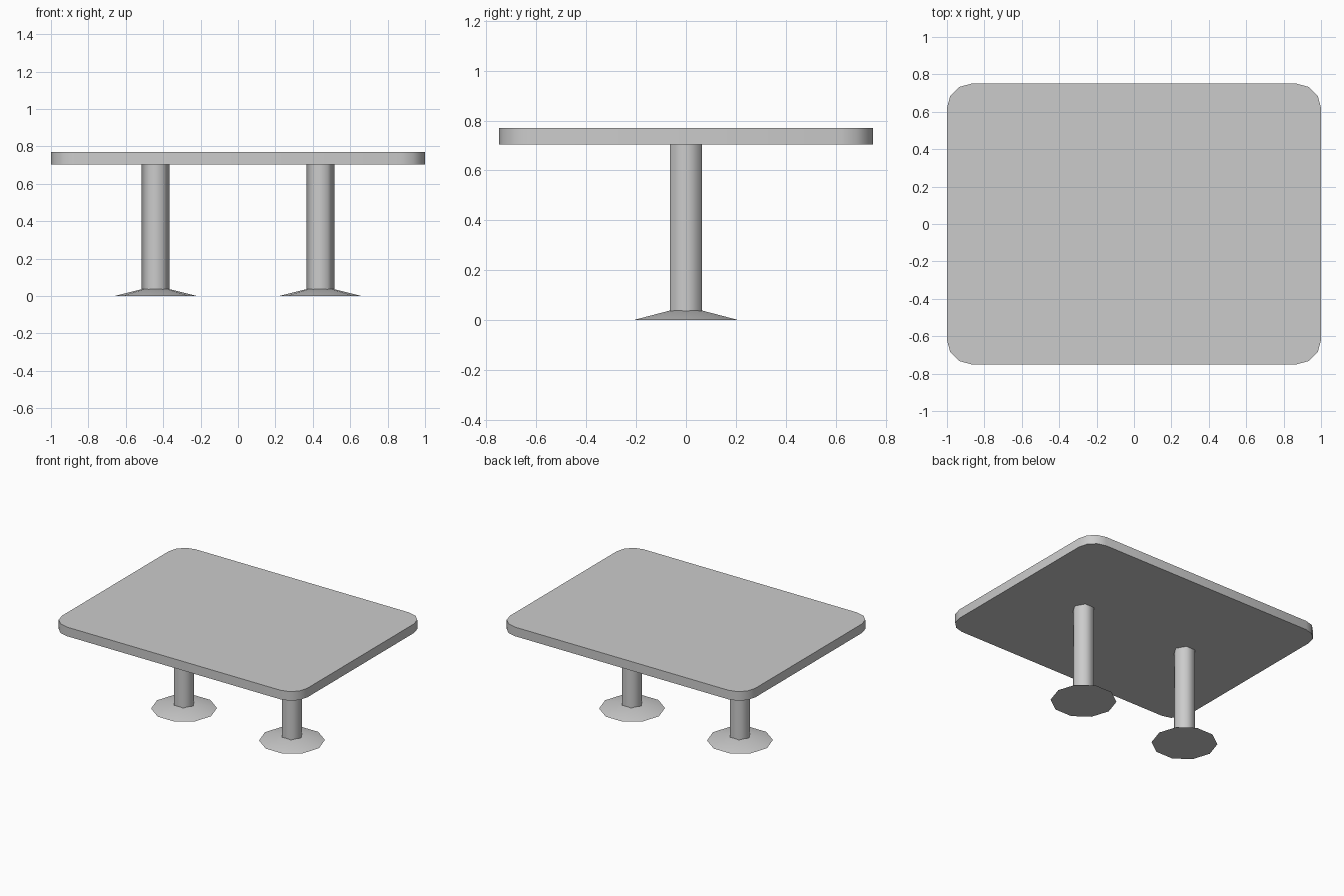
import bpy, bmesh, math
from math import radians, cos, sin

cube = bpy.data.objects.get("Cube")
if cube:
    bpy.data.objects.remove(cube, do_unlink=True)

grey = bpy.data.materials.new("plain grey")
grey.use_nodes = True
colour = (0.6, 0.6, 0.6, 1)
grey.diffuse_color = colour
grey.node_tree.nodes["Principled BSDF"].inputs["Base Color"].default_value = colour


def finish(obj, name):
    """Name, colour and smooth a part, keeping its hard edges."""
    obj.name = obj.data.name = name
    obj.data.materials.append(grey)
    bpy.ops.object.select_all(action="DESELECT")
    obj.select_set(True)
    bpy.context.view_layer.objects.active = obj
    bpy.ops.object.shade_smooth_by_angle(angle=radians(65))


def rounded_slab(name, half_x, half_y, radius, bottom, top, steps):
    """Extrude a rectangle with rounded corners."""
    bm = bmesh.new()
    ring = []
    for corner, (sx, sy) in enumerate([(1, 1), (-1, 1), (-1, -1), (1, -1)]):
        for i in range(steps + 1):
            a = radians(90) * (corner + i / steps)
            ring.append(bm.verts.new((sx * (half_x - radius) + radius * cos(a),
                                      sy * (half_y - radius) + radius * sin(a), bottom)))
    face = bm.faces.new(ring)
    result = bmesh.ops.extrude_face_region(bm, geom=[face], use_keep_orig=True)
    lifted = [v for v in result["geom"] if isinstance(v, bmesh.types.BMVert)]
    bmesh.ops.translate(bm, verts=lifted, vec=(0, 0, top - bottom))
    bmesh.ops.recalc_face_normals(bm, faces=bm.faces)
    mesh = bpy.data.meshes.new(name)
    bm.to_mesh(mesh)
    bm.free()
    obj = bpy.data.objects.new(name, mesh)
    bpy.context.collection.objects.link(obj)
    finish(obj, name)


def round_part(name, x, sides, r_bottom, r_top, bottom, top):
    """Upright prism or cone with a corner pointing along x."""
    bpy.ops.mesh.primitive_cone_add(vertices=sides, radius1=r_bottom, radius2=r_top,
                                    depth=top - bottom, location=(x, 0, (top + bottom) / 2),
                                    rotation=(0, 0, radians(90)))
    finish(bpy.context.object, name)


# Table top
rounded_slab("table_top", 1, 0.75, 0.13, 0.703, 0.77, 3)

# Two pedestals, each a six-sided post on a shallow ten-sided foot
for side, x in (("left", 0.44), ("right", -0.44)):
    round_part(side + "_post", x, 6, 0.075, 0.075, 0.02, 0.703)
    round_part(side + "_foot", x, 10, 0.22, 0, 0, 0.055)
